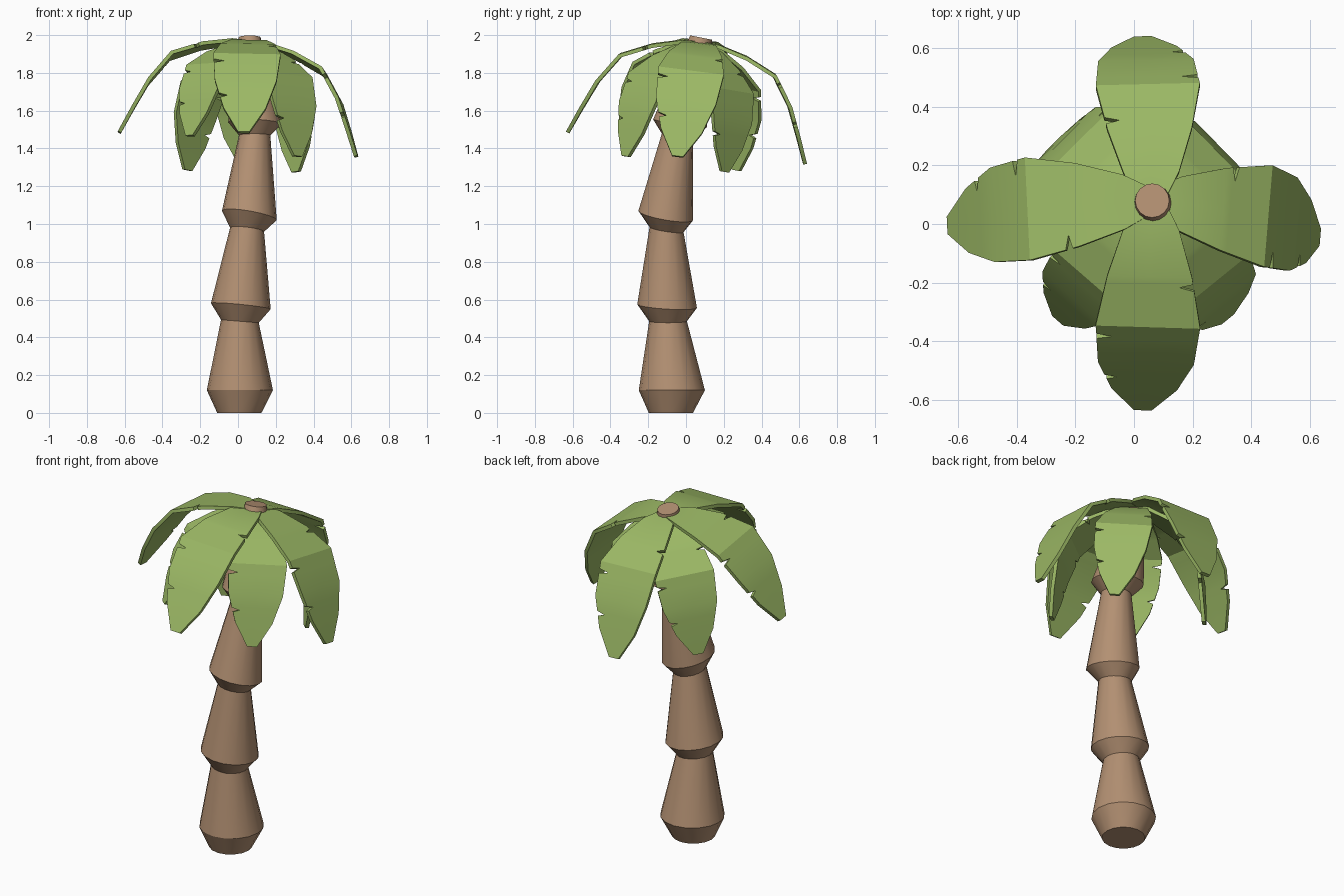
import bpy, bmesh, math
from mathutils import Vector

if "Cube" in bpy.data.objects:
    bpy.data.objects.remove(bpy.data.objects["Cube"])


def material(name, color):
    m = bpy.data.materials.new(name)
    m.diffuse_color = (*color, 1)
    m.use_nodes = True
    m.node_tree.nodes["Principled BSDF"].inputs["Base Color"].default_value = m.diffuse_color
    return m


def finish(name, bm, mat):
    mesh = bpy.data.meshes.new(name)
    bm.to_mesh(mesh)
    bm.free()
    mesh.materials.append(mat)
    obj = bpy.data.objects.new(name, mesh)
    bpy.context.collection.objects.link(obj)
    bpy.ops.object.select_all(action='DESELECT')
    obj.select_set(True)
    bpy.context.view_layer.objects.active = obj
    bpy.ops.object.shade_smooth_by_angle(angle=math.radians(25))
    return obj


BARK = material("bark brown", (0.45, 0.28, 0.17))
GREEN = material("leaf green", (0.33, 0.48, 0.13))

# Trunk: stacked flaring segments, each ring is (x, y, z, radius, slope in x, slope in y)
RINGS = [
    (0.007, -0.080, 0.000, 0.117, 0, 0),
    (0.010, -0.075, 0.120, 0.175, 0, 0),
    (0.010, -0.095, 0.485, 0.100, -0.08, 0),
    (0.015, -0.100, 0.565, 0.158, -0.10, -0.06),
    (0.048, -0.103, 0.970, 0.090, -0.12, -0.15),
    (0.060, -0.107, 1.045, 0.145, -0.17, -0.17),
    (0.088, -0.045, 1.470, 0.083, 0, -0.10),
    (0.090, -0.032, 1.533, 0.142, -0.04, -0.15),
    (0.062, 0.080, 1.987, 0.058, 0, -0.20),
]
SIDES = 16
bm = bmesh.new()
rings = []
for x, y, z, r, sx, sy in RINGS:
    ring = []
    for i in range(SIDES):
        a = 2 * math.pi * i / SIDES
        dx, dy = r * math.cos(a), r * math.sin(a)
        ring.append(bm.verts.new((x + dx, y + dy, z + sx * dx + sy * dy)))
    rings.append(ring)
for lo, hi in zip(rings, rings[1:]):
    for i in range(SIDES):
        j = (i + 1) % SIDES
        bm.faces.new((lo[i], lo[j], hi[j], hi[i]))
bm.faces.new(rings[0][::-1])
bm.faces.new(rings[-1])
finish("trunk", bm, BARK)

# Leaf shape: (distance along chord, bulge above chord, half width) for a unit chord
SHAPE = [(0, 0, 0.05), (0.09, 0.07, 0.11), (0.26, 0.155, 0.168), (0.46, 0.215, 0.207),
         (0.67, 0.16, 0.19), (0.85, 0.075, 0.13), (1, 0, 0.035)]
# Torn notches: (distance along chord, side) with side 1 = left, -1 = right
NOTCHES = [(0.30, 1), (0.52, -1), (0.77, -1)]


def sample(s):
    for a, b in zip(SHAPE, SHAPE[1:]):
        if s <= b[0]:
            t = (s - a[0]) / (b[0] - a[0])
            return [p + (q - p) * t for p, q in zip(a, b)]


def leaf(name, tip, azimuth):
    base = Vector((0.062, 0.08, 1.968))
    chord = Vector(tip) - base
    size = chord.length
    u = chord.normalized()
    a = math.radians(azimuth)
    w = Vector((-math.sin(a), math.cos(a), 0))
    w = (w - u * w.dot(u)).normalized()
    n = u.cross(w)
    stations = [(p[0], 1, 1) for p in SHAPE]
    for s, side in NOTCHES:
        cut = (0.68, 1) if side == 1 else (1, 0.68)
        stations += [(s - 0.014, 1, 1), (s, *cut), (s + 0.014, 1, 1)]
    bm = bmesh.new()
    rows = []
    for s, left, right in sorted(stations):
        s, b, half = sample(s)
        mid = base + (u * s + n * b) * size
        rows.append([bm.verts.new(mid + w * half * size * k) for k in (left, 0, -right)])
    for p, q in zip(rows, rows[1:]):
        for i in range(2):
            bm.faces.new((p[i], p[i + 1], q[i + 1], q[i]))
    bmesh.ops.recalc_face_normals(bm, faces=bm.faces)
    if sum((f.normal.dot(n) for f in bm.faces)) < 0:
        bmesh.ops.reverse_faces(bm, faces=bm.faces)
    obj = finish(name, bm, GREEN)
    mod = obj.modifiers.new("thickness", 'SOLIDIFY')
    mod.thickness = 0.02
    mod.offset = -1
    bpy.ops.object.modifier_apply(modifier=mod.name)
    bpy.ops.object.shade_smooth_by_angle(angle=math.radians(30))


# Crown: four long leaves and four steeper diagonal ones
leaf("leaf_right", (0.635, -0.045, 1.36), 2)
leaf("leaf_back", (0.03, 0.64, 1.32), 90)
leaf("leaf_left", (-0.637, -0.005, 1.49), 174)
leaf("leaf_front", (0.03, -0.635, 1.49), 270)
leaf("leaf_back_right", (0.315, 0.21, 1.275), 47)
leaf("leaf_back_left", (-0.275, 0.275, 1.285), 130)
leaf("leaf_front_left", (-0.26, -0.33, 1.47), 226)
leaf("leaf_front_right", (0.32, -0.325, 1.36), 313)
